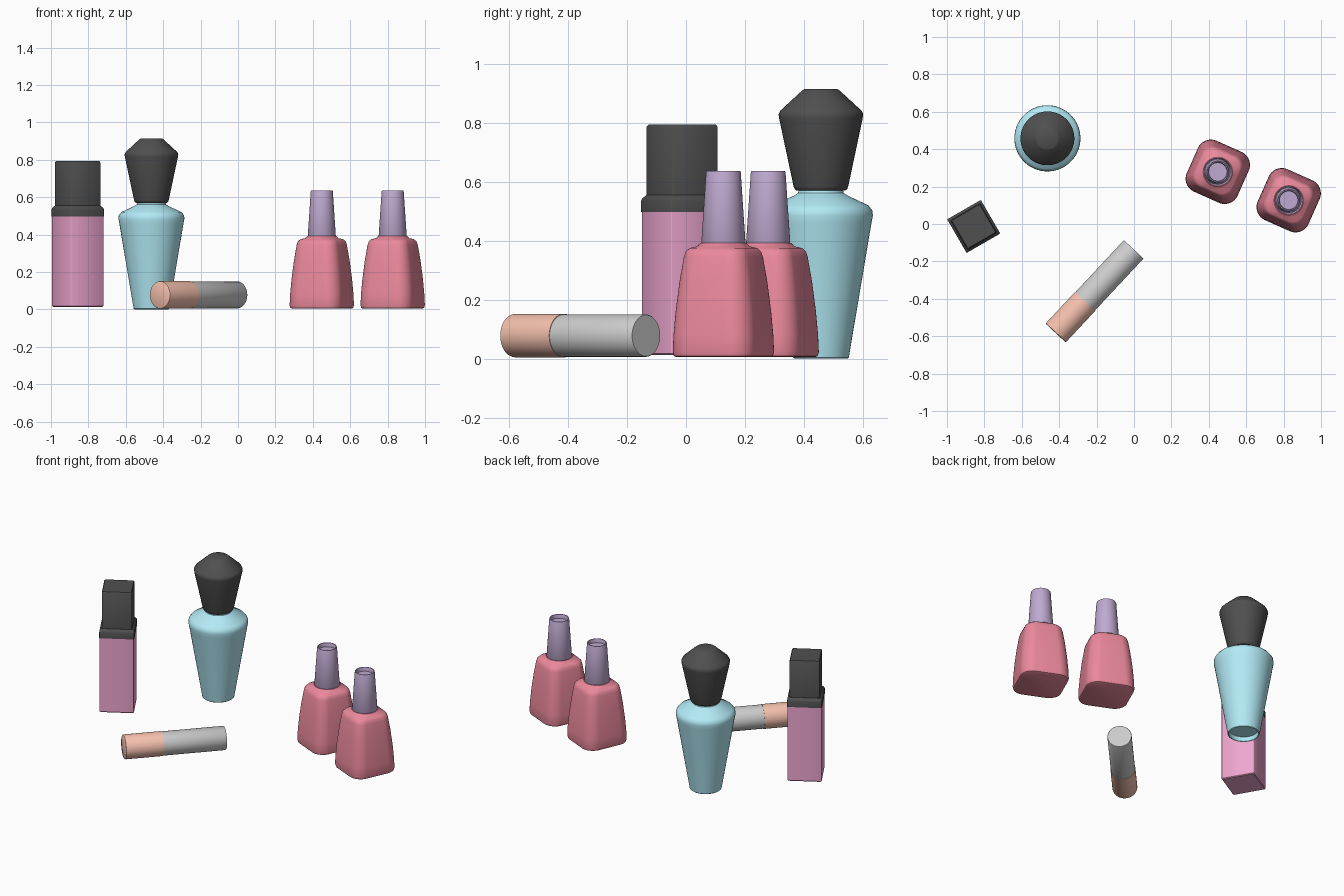
import bpy, bmesh, math
from mathutils import Matrix

if "Cube" in bpy.data.objects:
    bpy.data.objects.remove(bpy.data.objects["Cube"])


def material(name, rgb):
    m = bpy.data.materials.new(name)
    m.diffuse_color = (*rgb, 1)
    m.use_nodes = True
    m.node_tree.nodes["Principled BSDF"].inputs["Base Color"].default_value = m.diffuse_color
    return m


PINK = material("pink", (0.86, 0.38, 0.63))
BLACK = material("black", (0.08, 0.08, 0.08))
BLUE = material("blue", (0.45, 0.83, 0.93))
ORANGE = material("orange", (0.93, 0.54, 0.43))
RED = material("red", (0.83, 0.25, 0.33))
PURPLE = material("purple", (0.52, 0.4, 0.63))


def section(h, c, z, n):
    """Rounded square of half width h and corner radius c (c = h is a circle)."""
    pts = []
    for k in range(4):
        sx, sy = ((1, 1), (-1, 1), (-1, -1), (1, -1))[k]
        for i in range(n):
            a = math.radians(90 * (k + (i + 0.5) / n))
            pts.append((sx * (h - c) + c * math.cos(a), sy * (h - c) + c * math.sin(a), z))
    return pts


def loft(name, rings, matrix, mat=None, n=10, angle=35):
    """Skin a stack of (half width, corner radius, z) sections, closed at both ends."""
    bm = bmesh.new()
    loops = [[bm.verts.new(p) for p in section(h, c, z, n)] for h, c, z in rings]
    for a, b in zip(loops, loops[1:]):
        for i in range(len(a)):
            j = (i + 1) % len(a)
            bm.faces.new((a[i], a[j], b[j], b[i]))
    bm.faces.new(loops[0][::-1])
    bm.faces.new(loops[-1])
    bmesh.ops.recalc_face_normals(bm, faces=bm.faces[:])
    me = bpy.data.meshes.new(name)
    bm.to_mesh(me)
    bm.free()
    ob = bpy.data.objects.new(name, me)
    bpy.context.collection.objects.link(ob)
    ob.matrix_world = matrix
    if mat:
        me.materials.append(mat)
    bpy.ops.object.select_all(action='DESELECT')
    ob.select_set(True)
    bpy.context.view_layer.objects.active = ob
    bpy.ops.object.shade_smooth_by_angle(angle=math.radians(angle))
    return ob


def lathe(name, profile, matrix, mat=None, angle=35):
    return loft(name, [(r, r, z) for r, z in profile], matrix, mat, 12, angle)


def square(name, profile, matrix, mat):
    return loft(name, [(h, 0.006, z) for h, z in profile], matrix, mat, 3)


def place(x, y, z=0, deg=0):
    return Matrix.Translation((x, y, z)) @ Matrix.Rotation(math.radians(deg), 4, 'Z')


# Square standing lipstick: tube, collar and cap
at = place(-0.857, -0.013, 0, 30)
square("square_tube", [(0.098, 0.013), (0.102, 0.018), (0.102, 0.5)], at, PINK)
square("square_collar", [(0.104, 0.497), (0.104, 0.535), (0.101, 0.544), (0.091, 0.555)], at, BLACK)
square("square_cap", [(0.09, 0.55), (0.09, 0.787), (0.086, 0.794)], at, BLACK)

# Round tapered bottle with hollow foot, and its faceted-profile cap
at = place(-0.463, 0.458)
lathe("round_bottle", [(0.083, 0.03), (0.087, 0.003), (0.09, 0), (0.095, 0.004), (0.172, 0.46),
                       (0.177, 0.485), (0.175, 0.503), (0.162, 0.52), (0.092, 0.553),
                       (0.078, 0.562), (0.073, 0.58)], at, BLUE)
lathe("round_bottle_cap", [(0.082, 0.57), (0.089, 0.575), (0.093, 0.585), (0.142, 0.815),
                           (0.144, 0.83), (0.138, 0.842), (0.064, 0.91), (0.056, 0.915)], at, BLACK)

# Lying round lipstick: coloured end and grey cap
at = place(-0.419, -0.583, 0.078, 47) @ Matrix.Rotation(math.radians(90), 4, 'Y')
lathe("lying_tube", [(0.068, 0), (0.073, 0.003), (0.074, 0.008), (0.074, 0.231)], at, ORANGE)
lathe("lying_tube_cap", [(0.072, 0.23), (0.072, 0.609), (0.07, 0.612)], at)

# Two identical nail polish bottles with recessed-top caps
for i, (x, y) in enumerate([(0.448, 0.279), (0.827, 0.127)], 1):
    at = place(x, y, 0, -24)
    loft(f"polish_bottle_{i}", [(0.137, 0.065, 0.005), (0.145, 0.073, 0.009), (0.149, 0.077, 0.022),
                                (0.147, 0.077, 0.08), (0.141, 0.075, 0.16), (0.130, 0.07, 0.26),
                                (0.117, 0.063, 0.345), (0.112, 0.061, 0.363), (0.102, 0.06, 0.375),
                                (0.085, 0.07, 0.381), (0.078, 0.078, 0.392)], at, RED)
    lathe(f"polish_cap_{i}", [(0.072, 0.388), (0.075, 0.394), (0.059, 0.632), (0.057, 0.637),
                              (0.052, 0.637), (0.050, 0.633), (0.049, 0.612)], at, PURPLE)
